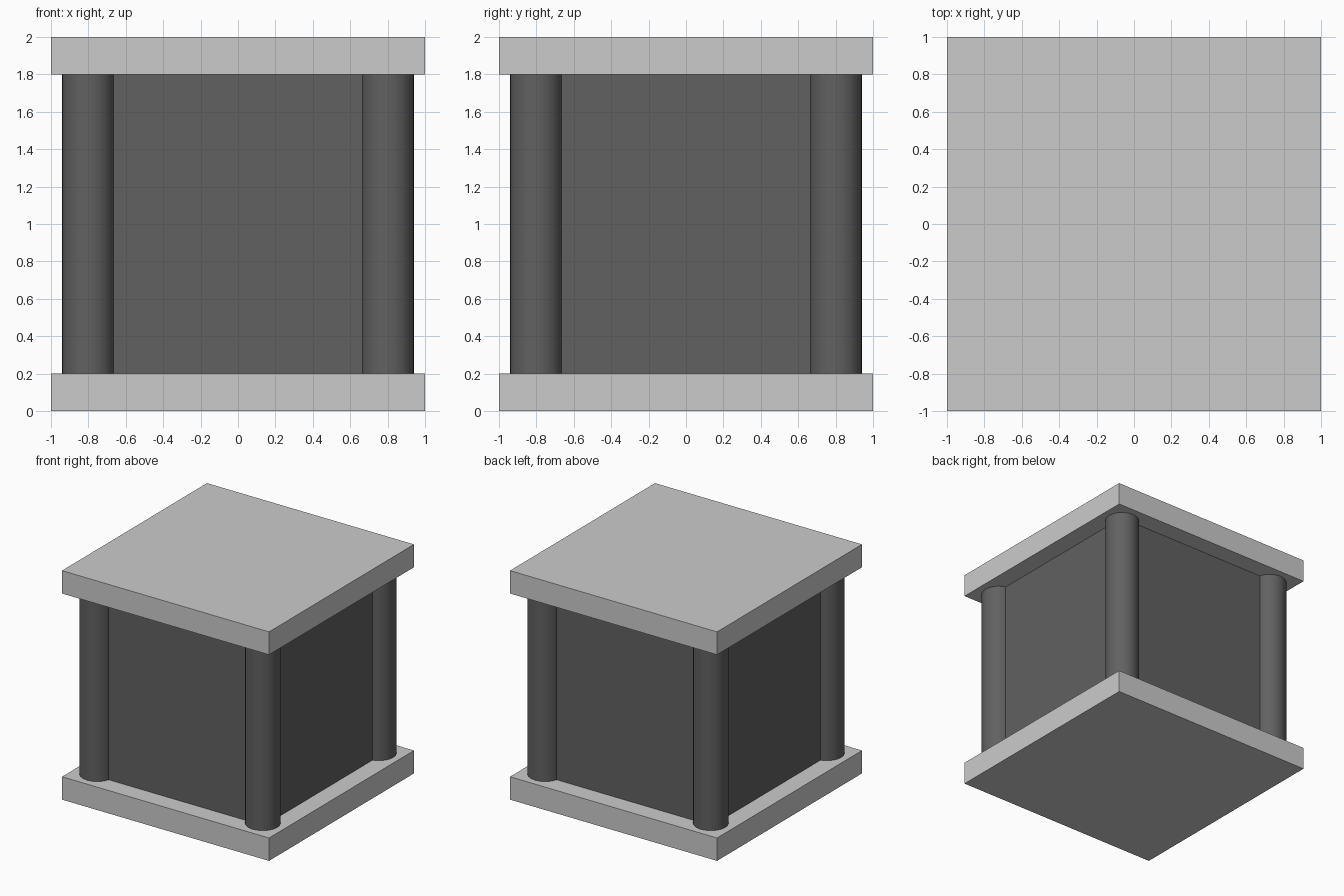
import bpy

if "Cube" in bpy.data.objects:
    bpy.data.objects.remove(bpy.data.objects["Cube"])

dark = bpy.data.materials.new("dark_grey")
dark.diffuse_color = (0.12, 0.12, 0.12, 1)
dark.use_nodes = True
dark.node_tree.nodes["Principled BSDF"].inputs["Base Color"].default_value = dark.diffuse_color


def box(name, half, z0, z1, mat=None):
    bpy.ops.mesh.primitive_cube_add(size=1, location=(0, 0, (z0 + z1) / 2))
    ob = bpy.context.object
    ob.name = name
    ob.scale = (2 * half, 2 * half, z1 - z0)
    bpy.ops.object.transform_apply(location=False, rotation=False, scale=True)
    if mat:
        ob.data.materials.append(mat)
    return ob


# Square plates at bottom and top
box("base_plate", 1.0, 0.0, 0.2)
box("top_plate", 1.0, 1.8, 2.0)

# Recessed body between the plates
box("body", 0.835, 0.2, 1.8, dark)

# Round corner columns
for side, x in (("left", -0.8), ("right", 0.8)):
    for end, y in (("front", -0.8), ("back", 0.8)):
        bpy.ops.mesh.primitive_cylinder_add(vertices=32, radius=0.14, depth=1.6,
                                            location=(x, y, 1.0))
        col = bpy.context.object
        col.name = f"{end}_{side}_column"
        col.data.materials.append(dark)
        bpy.ops.object.shade_smooth_by_angle()
